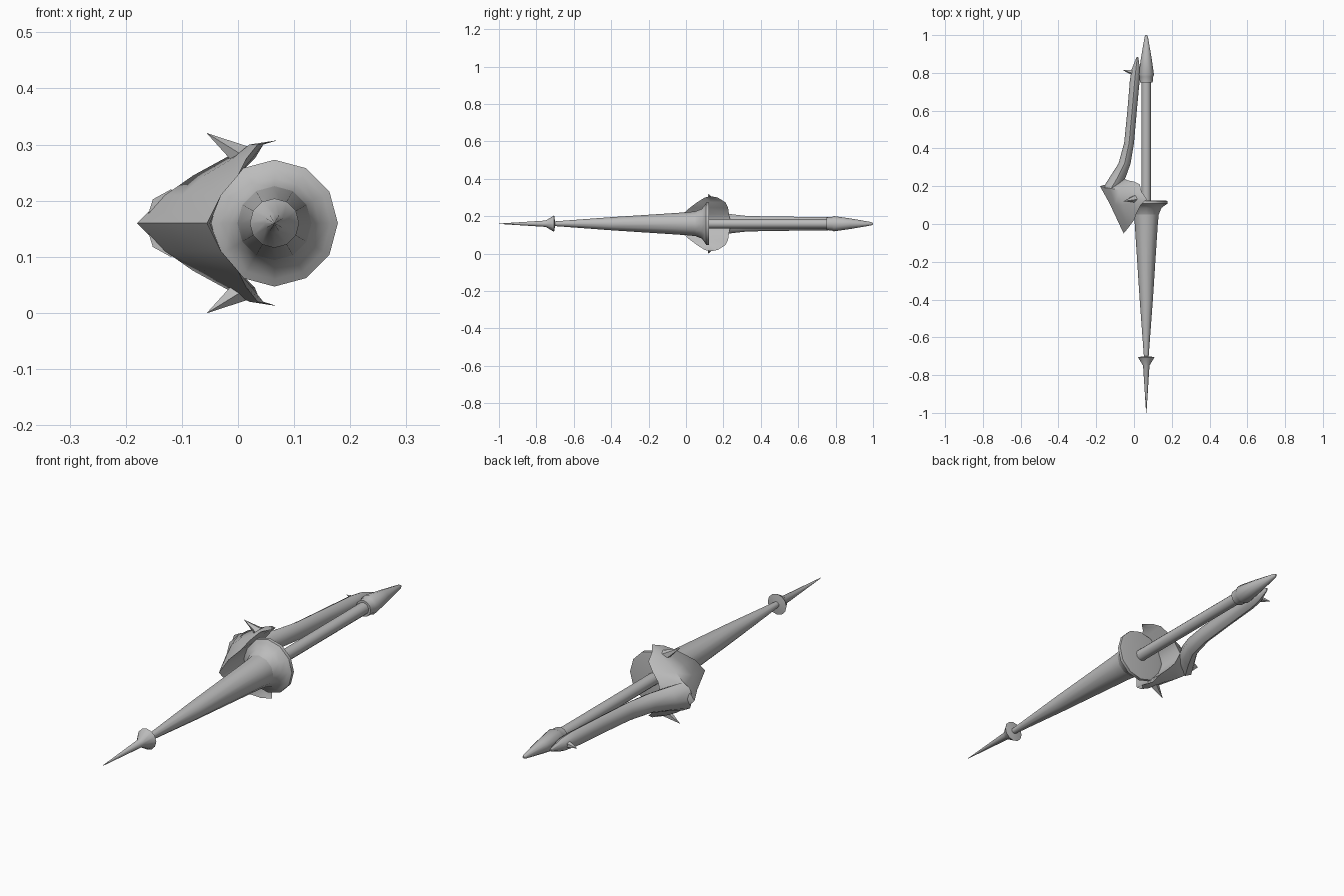
import bpy
import bmesh
import math
from mathutils import Vector

cube = bpy.data.objects.get("Cube")
if cube:
    bpy.data.objects.remove(cube, do_unlink=True)

AXIS_X, AXIS_Z = 0.065, 0.16

steel = bpy.data.materials.new("grey_steel")
steel.use_nodes = True
GREY = (0.5, 0.5, 0.5, 1)
steel.diffuse_color = GREY
steel.node_tree.nodes["Principled BSDF"].inputs["Base Color"].default_value = GREY


def loft(name, rings, angle=40):
    """Skin a list of equal-length closed rings and cap both ends."""
    bm = bmesh.new()
    loops = [[bm.verts.new(point) for point in ring] for ring in rings]
    count = len(loops[0])
    for first, second in zip(loops, loops[1:]):
        for i in range(count):
            j = (i + 1) % count
            bm.faces.new((first[i], first[j], second[j], second[i]))
    bm.faces.new(loops[0])
    bm.faces.new(loops[-1])
    bmesh.ops.remove_doubles(bm, verts=bm.verts, dist=0.0001)
    bmesh.ops.recalc_face_normals(bm, faces=bm.faces)
    mesh = bpy.data.meshes.new(name)
    bm.to_mesh(mesh)
    bm.free()
    mesh.materials.append(steel)
    obj = bpy.data.objects.new(name, mesh)
    bpy.context.collection.objects.link(obj)
    bpy.ops.object.select_all(action="DESELECT")
    obj.select_set(True)
    bpy.context.view_layer.objects.active = obj
    bpy.ops.object.shade_smooth_by_angle(angle=math.radians(angle))
    return obj


def oval(x, y, half_x, half_z, sides=12):
    """Ring of points lying across the length of the weapon."""
    turns = [math.tau * i / sides for i in range(sides)]
    return [(x + half_x * math.cos(t), y, AXIS_Z + half_z * math.sin(t)) for t in turns]


def turned(name, profile):
    """Round part on the main axis from (y, radius) pairs."""
    return loft(name, [oval(AXIS_X, y, r, r) for y, r in profile])


def spike(name, base, tip, radius, sides=5):
    """Pointed cone between two positions."""
    base, tip = Vector(base), Vector(tip)
    spin = (tip - base).to_track_quat("Z", "Y")
    rings = []
    for centre, size in ((base, radius), (tip, radius / 50)):
        turns = [math.tau * i / sides for i in range(sides)]
        rings.append([centre + spin @ Vector((size * math.cos(t), size * math.sin(t), 0))
                      for t in turns])
    return loft(name, rings)


# Turned shaft: point, collar, long cone, disc, grip and pommel
turned("front_point", [(-1, 0.001), (-0.75, 0.017), (-0.705, 0.044), (-0.7, 0.012)])
turned("long_cone", [(-0.71, 0.012), (-0.4, 0.035), (0, 0.061), (0.07, 0.068)])
turned("hand_disc", [(0.05, 0.066), (0.085, 0.08), (0.1, 0.1),
                     (0.108, 0.113), (0.122, 0.113), (0.124, 0.1)])
turned("grip", [(0.1, 0.025), (0.77, 0.025)])
turned("pommel", [(0.75, 0.034), (0.78, 0.036), (0.79, 0.041),
                  (0.88, 0.028), (0.99, 0.009), (1, 0.004)])

# Swept guard shell: front rim, side, keel, back rim and inside at each height
half_shell = [
    (0, [(-0.055, -0.05), (-0.13, 0.11), (-0.18, 0.2), (-0.05, 0.24), (-0.05, 0.1)]),
    (0.05, [(-0.03, -0.02), (-0.1, 0.1), (-0.13, 0.19), (-0.03, 0.23), (-0.03, 0.1)]),
    (0.085, [(0, 0.02), (-0.06, 0.1), (-0.08, 0.18), (0, 0.225), (0, 0.11)]),
    (0.115, [(0.015, 0.06), (-0.01, 0.11), (-0.025, 0.17), (0.03, 0.21), (0.025, 0.13)]),
    (0.14, [(0.035, 0.1), (0.02, 0.12), (0.022, 0.15), (0.04, 0.17), (0.045, 0.13)]),
    (0.147, [(0.067, 0.13), (0.065, 0.131), (0.066, 0.132), (0.067, 0.133), (0.068, 0.131)]),
]
lower = [(-height, points) for height, points in reversed(half_shell[1:])]
loft("guard_shell", [[(x, y, AXIS_Z + height) for x, y in points]
                     for height, points in lower + half_shell], angle=50)

# Horns on the upper and lower wings
for label, side in (("upper", 1), ("lower", -1)):
    spike(label + "_horn", (0.008, 0.135, AXIS_Z + side * 0.118),
          (-0.055, 0.12, AXIS_Z + side * 0.16), 0.022)

# Curved rear arm beside the grip
arm = [(-0.12, 0.19, 0.045, 0.06), (-0.085, 0.25, 0.042, 0.05), (-0.05, 0.32, 0.032, 0.042),
       (-0.026, 0.43, 0.026, 0.039), (-0.01, 0.6, 0.025, 0.037), (0.004, 0.76, 0.026, 0.035),
       (0.01, 0.82, 0.022, 0.028), (0.018, 0.885, 0.004, 0.006)]
loft("rear_arm", [oval(*station, sides=8) for station in arm], angle=50)
spike("arm_barb", (0.005, 0.8, AXIS_Z), (-0.06, 0.815, AXIS_Z), 0.018)
